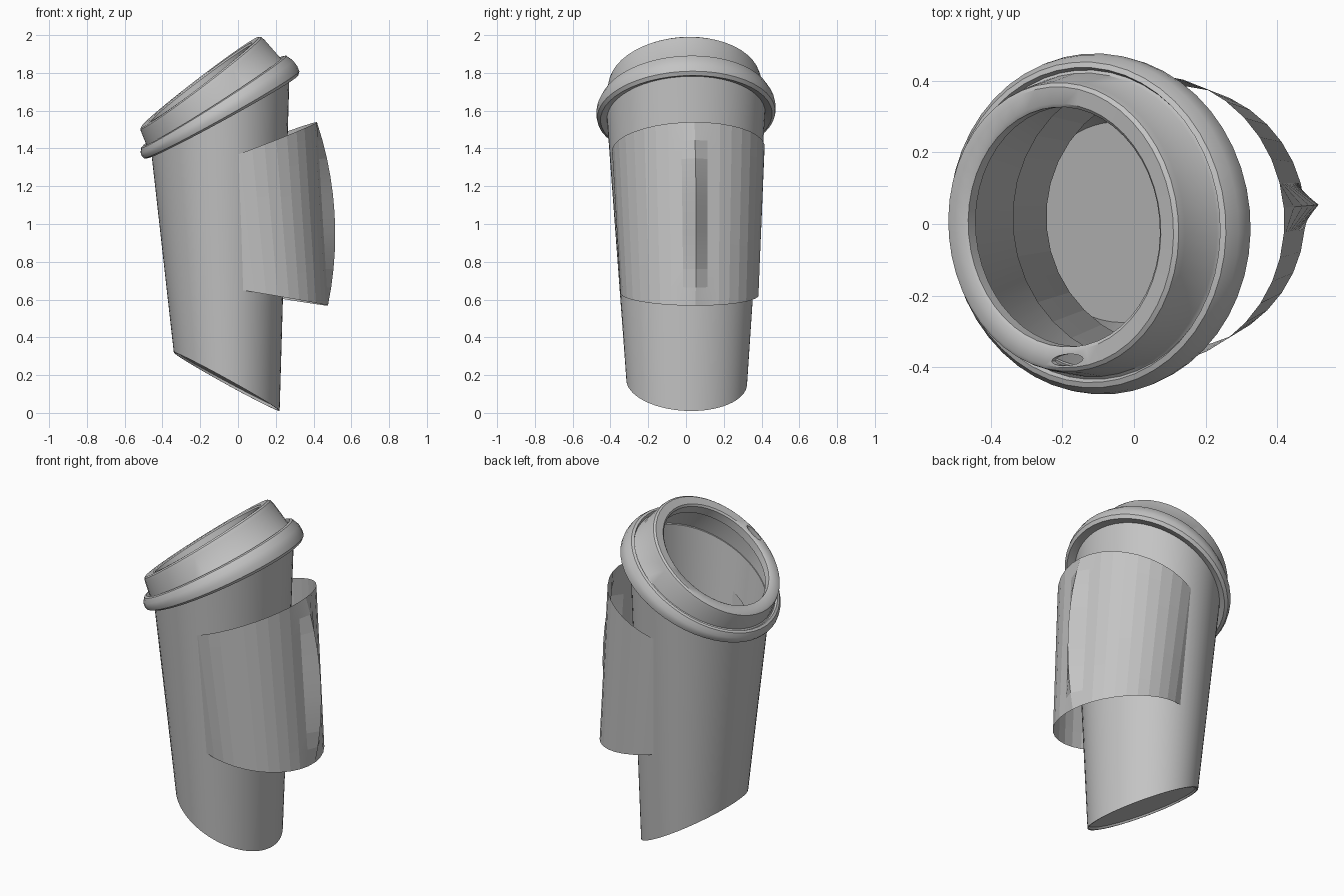
import bpy, bmesh, math
from mathutils import Vector, Matrix

if "Cube" in bpy.data.objects:
    bpy.data.objects.remove(bpy.data.objects["Cube"], do_unlink=True)

grey = bpy.data.materials.new("plain_grey")
grey.use_nodes = True
grey.diffuse_color = (0.55, 0.55, 0.55, 1)
grey.node_tree.nodes["Principled BSDF"].inputs["Base Color"].default_value = grey.diffuse_color

BEND_X, BEND_Z, BEND_R = -1.34, 0.875, 1.45
PIVOT = Vector((-0.1, 0, 0))
TURN = Matrix.Rotation(math.radians(5), 3, 'Z')


def bend(x, y, deg):
    """Wrap a straight cup point round the bend axis; height is an angle."""
    t = math.radians(deg)
    p = Vector((BEND_X + (BEND_R + x) * math.cos(t), y,
                BEND_Z + (BEND_R + x) * math.sin(t)))
    return TURN @ (p - PIVOT) + PIVOT


def finish(name, bm, smooth=None):
    bmesh.ops.remove_doubles(bm, verts=bm.verts, dist=1e-5)
    bmesh.ops.recalc_face_normals(bm, faces=bm.faces)
    mesh = bpy.data.meshes.new(name)
    bm.to_mesh(mesh)
    bm.free()
    mesh.materials.append(grey)
    ob = bpy.data.objects.new(name, mesh)
    bpy.context.collection.objects.link(ob)
    bpy.ops.object.select_all(action='DESELECT')
    ob.select_set(True)
    bpy.context.view_layer.objects.active = ob
    if smooth:
        bpy.ops.object.shade_smooth_by_angle(angle=math.radians(smooth))
    return ob


def skin(bm, rows, closed=False):
    """Join rings of points with faces."""
    rings = [[bm.verts.new(p) for p in row] for row in rows]
    n = len(rings[0])
    pairs = list(zip(rings, rings[1:]))
    if closed:
        pairs.append((rings[-1], rings[0]))
    for a, b in pairs:
        for i in range(n):
            j = (i + 1) % n
            bm.faces.new((a[i], a[j], b[j], b[i]))


def ring(r, deg, shift, n):
    return [bend(shift + r * math.cos(math.tau * i / n),
                 r * math.sin(math.tau * i / n), deg) for i in range(n)]


# Cup: straight tapered wall, recessed base and inner floor
cup_profile = [(0, -28.5, 0.014), (0.308, -28.5, 0.014), (0.312, -29, 0.014),
               (0.32, -29, 0.014), (0.42, 29.6, -0.016), (0.405, 29.6, -0.016),
               (0.28, -27.3, 0.014), (0, -27.3, 0.014)]
bm = bmesh.new()
skin(bm, [ring(r, d, s, 64) for r, d, s in cup_profile])
finish("cup", bm, 20)

# Lid: rolled band, step, sloping wall and open flat rim
lid_profile = [(0.422, 29.2), (0.455, 28.8), (0.472, 29.3), (0.476, 30.2),
               (0.472, 31.3), (0.455, 32.5), (0.440, 32.7), (0.432, 32.1),
               (0.424, 32.4), (0.408, 36.6), (0.403, 37.3), (0.392, 37.6),
               (0.345, 37.5), (0.335, 37.2), (0.335, 35.4), (0.345, 35.4),
               (0.350, 36.8), (0.388, 36.8), (0.405, 32), (0.412, 29.4)]
bm = bmesh.new()
skin(bm, [ring(r, d, -0.013, 48) for r, d in lid_profile], closed=True)
lid = finish("lid", bm, 35)

# Sip hole cut through the rim
bm = bmesh.new()
rows = []
for deg in (36.1, 38.2):
    row = []
    for i in range(20):
        a = math.tau * i / 20
        row.append(bend(-0.035 + 0.055 * math.cos(a), -0.37 + 0.016 * math.sin(a), deg))
    rows.append(row)
skin(bm, rows)
bmesh.ops.holes_fill(bm, edges=bm.edges, sides=0)
cutter = finish("sip_hole_cutter", bm)
cutter.hide_render = True
cut = lid.modifiers.new("sip_hole", 'BOOLEAN')
cut.operation = 'DIFFERENCE'
cut.solver = 'EXACT'
cut.object = cutter
bpy.ops.object.select_all(action='DESELECT')
lid.select_set(True)
bpy.context.view_layer.objects.active = lid
bpy.ops.object.modifier_apply(modifier=cut.name)
bpy.data.objects.remove(cutter, do_unlink=True)

# Sleeve: straight panels, with one seam that follows the bend
SEGS, STEPS, LOW, HIGH = 36, 10, -9.6, 20.7
low = ring(0.366, LOW, 0.028, SEGS)
high = ring(0.405, HIGH, 0.026, SEGS)
rows = []
for k in range(STEPS + 1):
    f = k / STEPS
    row = [a.lerp(b, f) for a, b in zip(low, high)]
    row[0] = bend(0.394 + 0.037 * f, 0, LOW + (HIGH - LOW) * f)
    rows.append(row)
bm = bmesh.new()
skin(bm, rows)
finish("sleeve", bm, 8)
